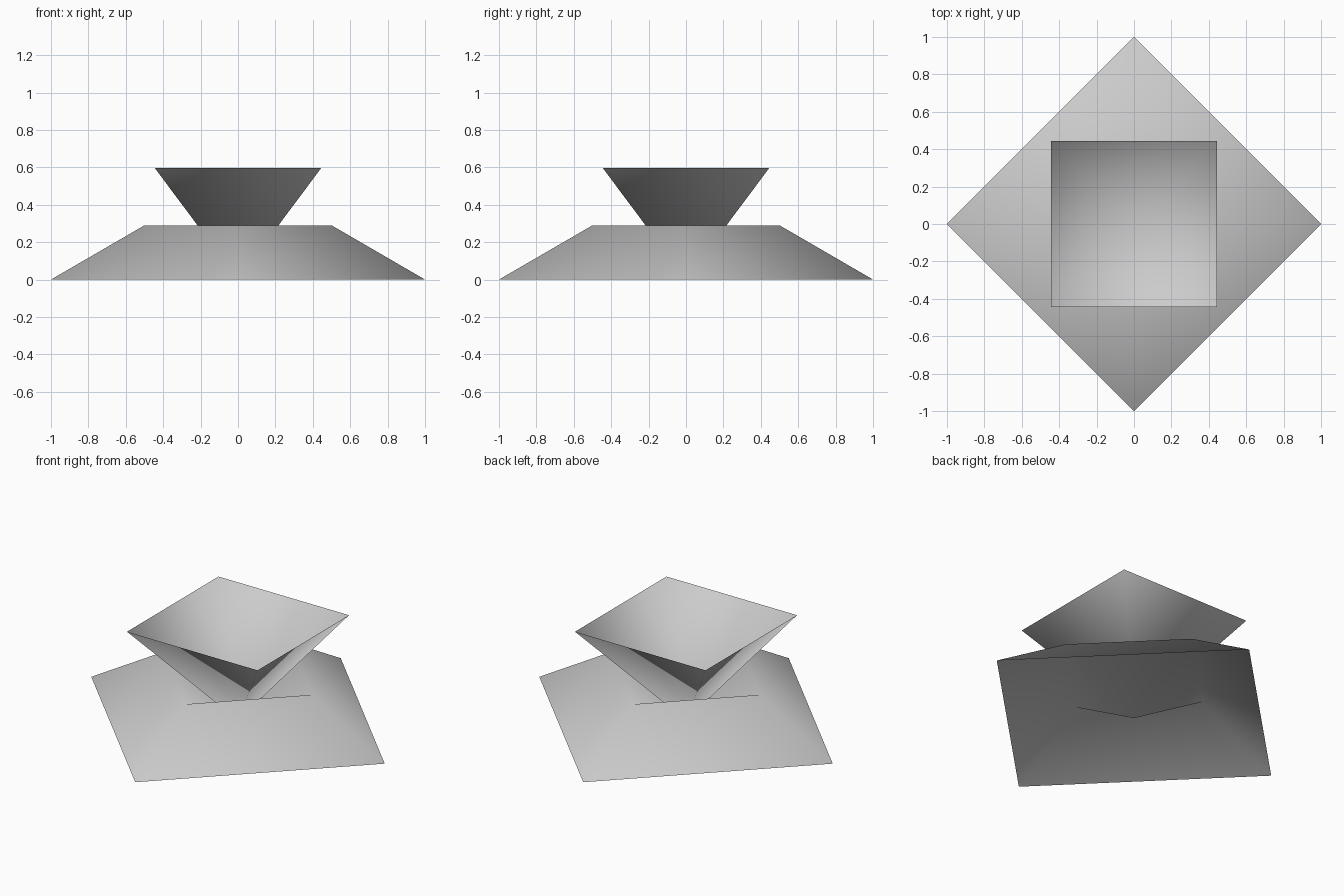
import bpy
import bmesh
from math import cos, sin, pi

if "Cube" in bpy.data.objects:
    bpy.data.objects.remove(bpy.data.objects["Cube"], do_unlink=True)

grey = bpy.data.materials.new("light_grey")
grey.use_nodes = True
colour = (0.6, 0.6, 0.6, 1)
grey.diffuse_color = colour
grey.node_tree.nodes["Principled BSDF"].inputs["Base Color"].default_value = colour


def square_shell(name, rings, turn):
    """Four-sided open shell through (radius, height) rings, closed to a point at the origin."""
    bm = bmesh.new()
    loops = []
    for radius, z in rings:
        angles = [turn + i * pi / 2 for i in range(4)]
        loops.append([bm.verts.new((radius * cos(a), radius * sin(a), z)) for a in angles])
    tip = bm.verts.new((0, 0, 0))
    for i in range(4):
        j = (i + 1) % 4
        for low, high in zip(loops, loops[1:]):
            bm.faces.new((low[i], low[j], high[j], high[i]))
        bm.faces.new((loops[-1][i], loops[-1][j], tip))
    for face in bm.faces:
        face.smooth = True
    mesh = bpy.data.meshes.new(name)
    bm.to_mesh(mesh)
    bm.free()
    mesh.materials.append(grey)
    obj = bpy.data.objects.new(name, mesh)
    bpy.context.collection.objects.link(obj)
    return obj


# Sloped base, hollow underneath, with a pyramid-shaped pit in its top
square_shell("base", [(1, 0), (0.5, 0.29)], 0)

# Open upturned pyramid standing in the pit
square_shell("bowl", [(0.629, 0.596)], pi / 4)
